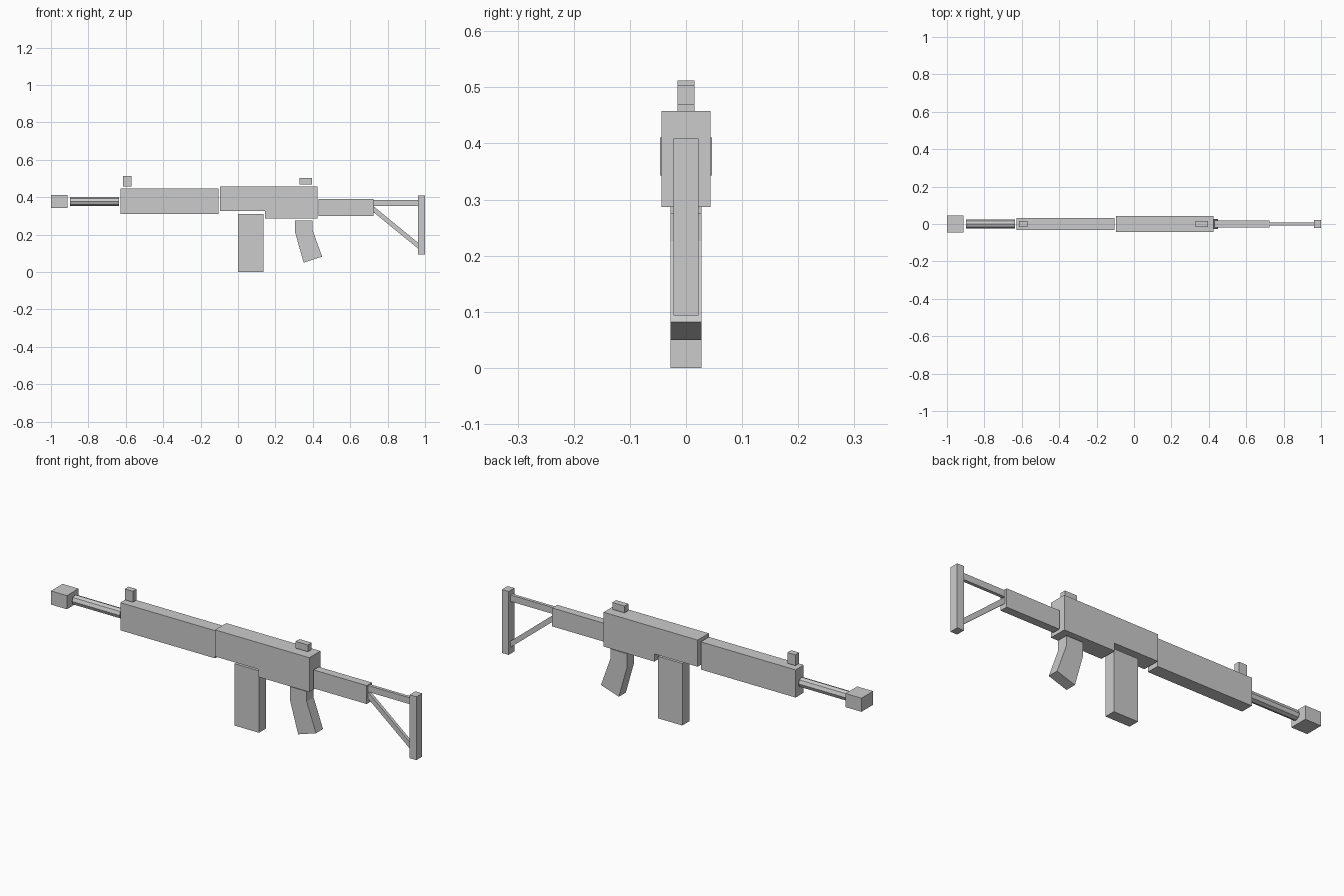
import bpy, bmesh, math

if "Cube" in bpy.data.objects:
    bpy.data.objects.remove(bpy.data.objects["Cube"])


def prism(name, profile, half_width):
    """Extrude an (x, z) profile symmetrically across y."""
    bm = bmesh.new()
    face = bm.faces.new([bm.verts.new((x, -half_width, z)) for x, z in profile])
    ext = bmesh.ops.extrude_face_region(bm, geom=[face])
    verts = [v for v in ext["geom"] if isinstance(v, bmesh.types.BMVert)]
    bmesh.ops.translate(bm, vec=(0, 2 * half_width, 0), verts=verts)
    bmesh.ops.recalc_face_normals(bm, faces=bm.faces)
    mesh = bpy.data.meshes.new(name)
    bm.to_mesh(mesh)
    bm.free()
    obj = bpy.data.objects.new(name, mesh)
    bpy.context.collection.objects.link(obj)
    return obj


def box(name, x0, x1, z0, z1, half_width):
    return prism(name, [(x0, z0), (x1, z0), (x1, z1), (x0, z1)], half_width)


# Muzzle and barrel
box("muzzle", -1.0, -0.912, 0.343, 0.411, 0.046)
bpy.ops.mesh.primitive_cylinder_add(vertices=8, radius=0.024, depth=0.262,
                                    location=(-0.768, 0, 0.377),
                                    rotation=(0, math.pi / 2, 0))
bpy.context.object.name = "barrel"

# Handguard and stepped receiver
box("handguard", -0.627, -0.104, 0.309, 0.447, 0.032)
prism("receiver", [(-0.095, 0.325), (0.144, 0.325), (0.144, 0.287),
                   (0.424, 0.287), (0.424, 0.458), (-0.095, 0.458)], 0.044)

# Sights
box("front_sight", -0.614, -0.570, 0.458, 0.512, 0.015)
box("rear_sight", 0.329, 0.396, 0.469, 0.503, 0.015)

# Magazine and bent grip
box("magazine", 0.001, 0.135, 0.0, 0.309, 0.0275)
prism("grip", [(0.306, 0.276), (0.306, 0.209), (0.351, 0.050),
               (0.450, 0.082), (0.398, 0.226), (0.398, 0.276)], 0.0275)

# Skeleton stock
box("stock_tube", 0.431, 0.724, 0.298, 0.390, 0.020)
box("upper_strut", 0.724, 0.963, 0.354, 0.386, 0.008)
prism("lower_strut", [(0.724, 0.320), (0.963, 0.125),
                      (0.963, 0.156), (0.724, 0.352)], 0.008)
box("butt_plate", 0.963, 1.0, 0.093, 0.409, 0.0225)
